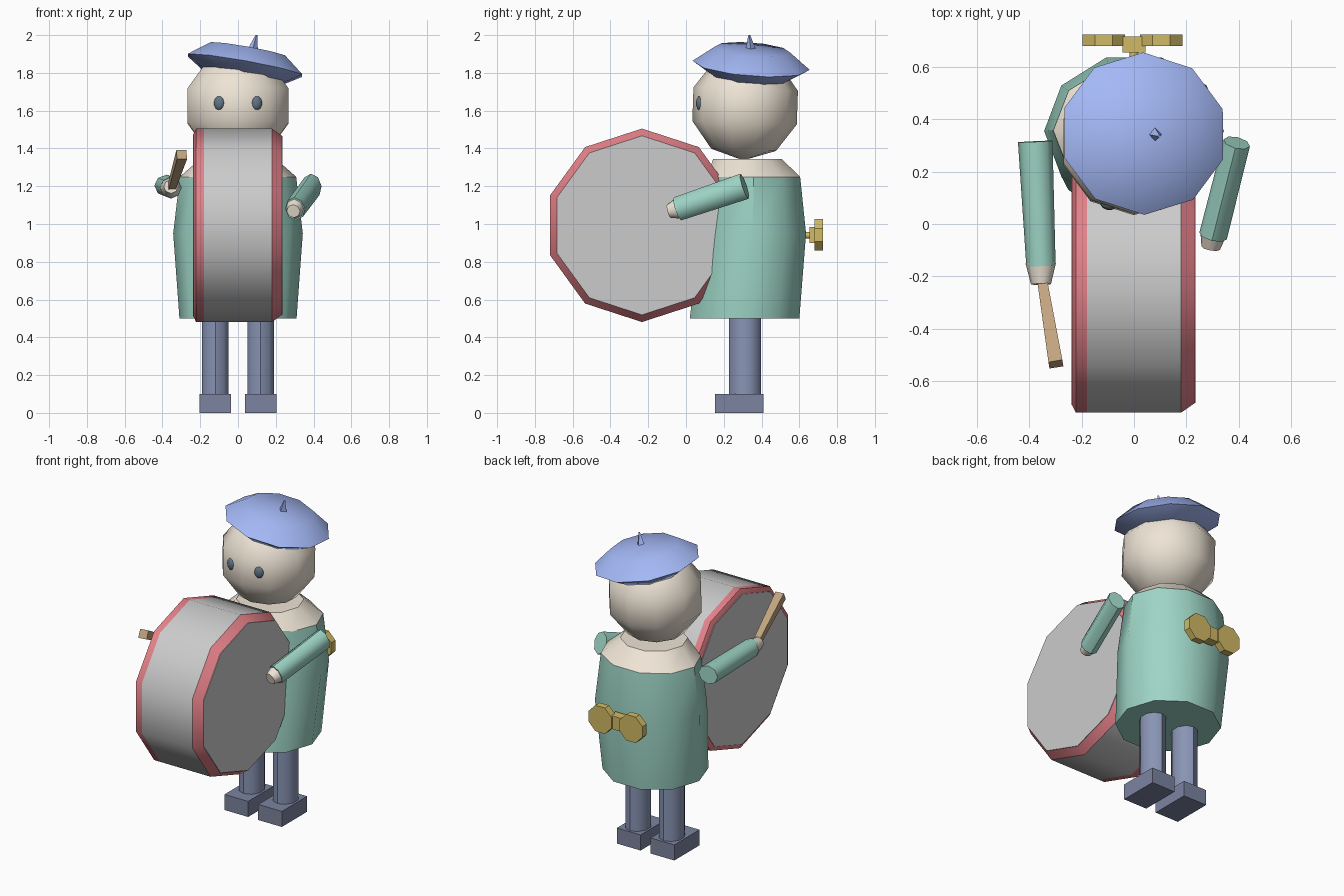
import bpy, bmesh, math
from mathutils import Vector, Matrix

if "Cube" in bpy.data.objects:
    bpy.data.objects.remove(bpy.data.objects["Cube"])

COLOURS = {
    "cream": (0.86, 0.78, 0.67), "teal": (0.34, 0.66, 0.56), "blue": (0.37, 0.48, 0.92),
    "red": (0.78, 0.22, 0.25), "navy": (0.25, 0.30, 0.46), "shoe": (0.20, 0.23, 0.35),
    "gold": (0.64, 0.49, 0.13), "wood": (0.53, 0.37, 0.21), "dark": (0.12, 0.18, 0.24),
}
mats = {}
for key, rgb in COLOURS.items():
    mats[key] = bpy.data.materials.new(key)
    mats[key].diffuse_color = (*rgb, 1)


def finish(name, bm, mat, smooth=40):
    bmesh.ops.remove_doubles(bm, verts=bm.verts, dist=1e-5)
    bmesh.ops.recalc_face_normals(bm, faces=bm.faces)
    me = bpy.data.meshes.new(name)
    bm.to_mesh(me)
    bm.free()
    ob = bpy.data.objects.new(name, me)
    bpy.context.collection.objects.link(ob)
    if mat:
        me.materials.append(mats[mat])
    if smooth:
        bpy.ops.object.select_all(action='DESELECT')
        ob.select_set(True)
        bpy.context.view_layer.objects.active = ob
        bpy.ops.object.shade_smooth_by_angle(angle=math.radians(smooth))
    return ob


def loft(name, rings, n, mat, phase=0.0, matrix=Matrix(), smooth=40):
    """Rings are (cx, cy, z, rx, ry); zero radius makes a pole."""
    bm = bmesh.new()
    loops = []
    for cx, cy, z, rx, ry in rings:
        loops.append([bm.verts.new(matrix @ Vector((
            cx + rx * math.cos(phase + math.tau * i / n),
            cy + ry * math.sin(phase + math.tau * i / n), z))) for i in range(n)])
    for a, b in zip(loops, loops[1:]):
        for i in range(n):
            j = (i + 1) % n
            bm.faces.new((a[i], a[j], b[j], b[i]))
    if rings[0][3] > 0:
        bm.faces.new(loops[0])
    if rings[-1][3] > 0:
        bm.faces.new(loops[-1])
    return finish(name, bm, mat, smooth)


def along(start, direction):
    """Frame at start with z along direction, x level, y upright."""
    z = Vector(direction).normalized()
    x = z.cross(Vector((0, 0, 1))).normalized()
    y = z.cross(x)
    return Matrix.Translation(start) @ Matrix((x, y, z)).transposed().to_4x4()


def limb(name, p, q, r1, r2, n, mat, phase=0.0, smooth=50):
    d = Vector(q) - Vector(p)
    return loft(name, [(0, 0, 0, *r1), (0, 0, d.length, *r2)], n, mat, phase, along(p, d), smooth)


def box(name, lo, hi, mat):
    lo, hi = Vector(lo), Vector(hi)
    bm = bmesh.new()
    bmesh.ops.create_cube(bm, size=1, matrix=Matrix.Translation((lo + hi) / 2)
                          @ Matrix.Diagonal((*(hi - lo), 1)))
    return finish(name, bm, mat, 0)


UP = math.pi / 2

# legs, shoes and eyes
for side, s in (("left", -1), ("right", 1)):
    loft(side + "_leg", [(s * .12, .313, .08, .074, .085), (s * .12, .313, .52, .074, .085)],
         10, "navy", UP)
    box(side + "_shoe", (s * .12 - .084, .154, 0), (s * .12 + .084, .41, .1), "shoe")
    loft(side + "_eye", [(0, 0, .037 * math.cos(math.pi * k / 8),
                          .029 * math.sin(math.pi * k / 8), .018 * math.sin(math.pi * k / 8))
                         for k in range(9)], 14, "dark",
         matrix=Matrix.Translation((s * .1, .072, 1.64)) @ Matrix.Rotation(s * .31, 4, 'Z'))

# smock and shoulders
loft("smock", [(0, .31, .5, .31, .305), (0, .355, .95, .343, .295), (0, .357, 1.25, .308, .26)],
     10, "teal")
loft("shoulders", [(0, .357, 1.25, .308, .26), (0, .325, 1.345, .2, .19)], 10, "cream")

# head
R = .288
loft("head", [(0, 0, -R * math.cos(math.pi * k / 5), R * 1.03 * math.sin(math.pi * k / 5),
               R * math.sin(math.pi * k / 5) * 1.01) for k in range(6)], 10, "cream", UP,
     Matrix.Translation((0, .313, 1.625)) @ Matrix.Rotation(math.radians(-2), 4, 'X'), 60)

# beret with its stem
tilt = Vector((0, 0, 1)).rotation_difference(Vector((.18, .08, 1))).to_matrix().to_4x4()
loft("beret", [(0, 0, -.07, .21, .2), (0, 0, 0, .323, .311), (0, 0, .085, .21, .2),
               (0, 0, .1, 0, 0)], 10, "blue", UP,
     Matrix.Translation((.037, .345, 1.84)) @ tilt, 60)
loft("beret_stem", [(.072, .345, 1.9, .034, .034), (.097, .335, 2.0, .005, .005)], 4, "blue", smooth=0)

# bass drum: barrel, rims and skins
drum = along((0, -.233, .993), (1, 0, 0))
loft("drum_barrel", [(0, 0, -.18, .512, .512), (0, 0, .18, .512, .512)], 10, None, UP, drum)
loft("drum_rim_left", [(0, 0, -.236, .482, .482), (0, 0, -.222, .512, .512), (0, 0, -.18, .512, .512)],
     10, "red", UP, drum, 36.5)
loft("drum_rim_right", [(0, 0, .18, .512, .512), (0, 0, .232, .474, .474)], 10, "red", UP, drum)
loft("drum_skin_left", [(0, 0, -.239, .482, .482), (0, 0, -.23, .482, .482)], 10, None, UP, drum)
loft("drum_skin_right", [(0, 0, .225, .474, .474), (0, 0, .235, .474, .474)], 10, None, UP, drum)

# arms and hands
limb("right_arm", (.392, .31, 1.2), (.302, -.045, 1.08), (.052, .07), (.054, .064), 8, "teal")
limb("right_hand", (.304, -.03, 1.085), (.293, -.092, 1.068), (.052, .06), (.036, .036), 8, "cream")
limb("left_arm", (-.377, .315, 1.203), (-.355, -.16, 1.192), (.066, .058), (.056, .058), 8, "teal")
limb("left_hand", (-.356, -.15, 1.192), (-.355, -.23, 1.198), (.058, .056), (.038, .036), 8, "cream")

# drumstick
limb("drumstick", (-.353, -.2, 1.19), (-.298, -.535, 1.368), (.026, .026), (.038, .038), 4,
     "wood", math.pi / 4, 0)

# wind-up key on the back
limb("key_shaft", (0, .58, .94), (0, .69, .94), (.018, .018), (.018, .018), 8, "gold")
box("key_hub", (-.043, .655, .9), (.043, .715, .985), "gold")
for side, x in (("left", -.115), ("right", .104)):
    limb(side + "_key_wing", (x, .68, .943), (x, .724, .943), (.088, .09), (.088, .09), 8,
         "gold", math.pi / 8, 40)

for m in bpy.data.materials:
    if m.users and not m.is_grease_pencil:
        m.use_nodes = True
        m.node_tree.nodes["Principled BSDF"].inputs["Base Color"].default_value = m.diffuse_color
